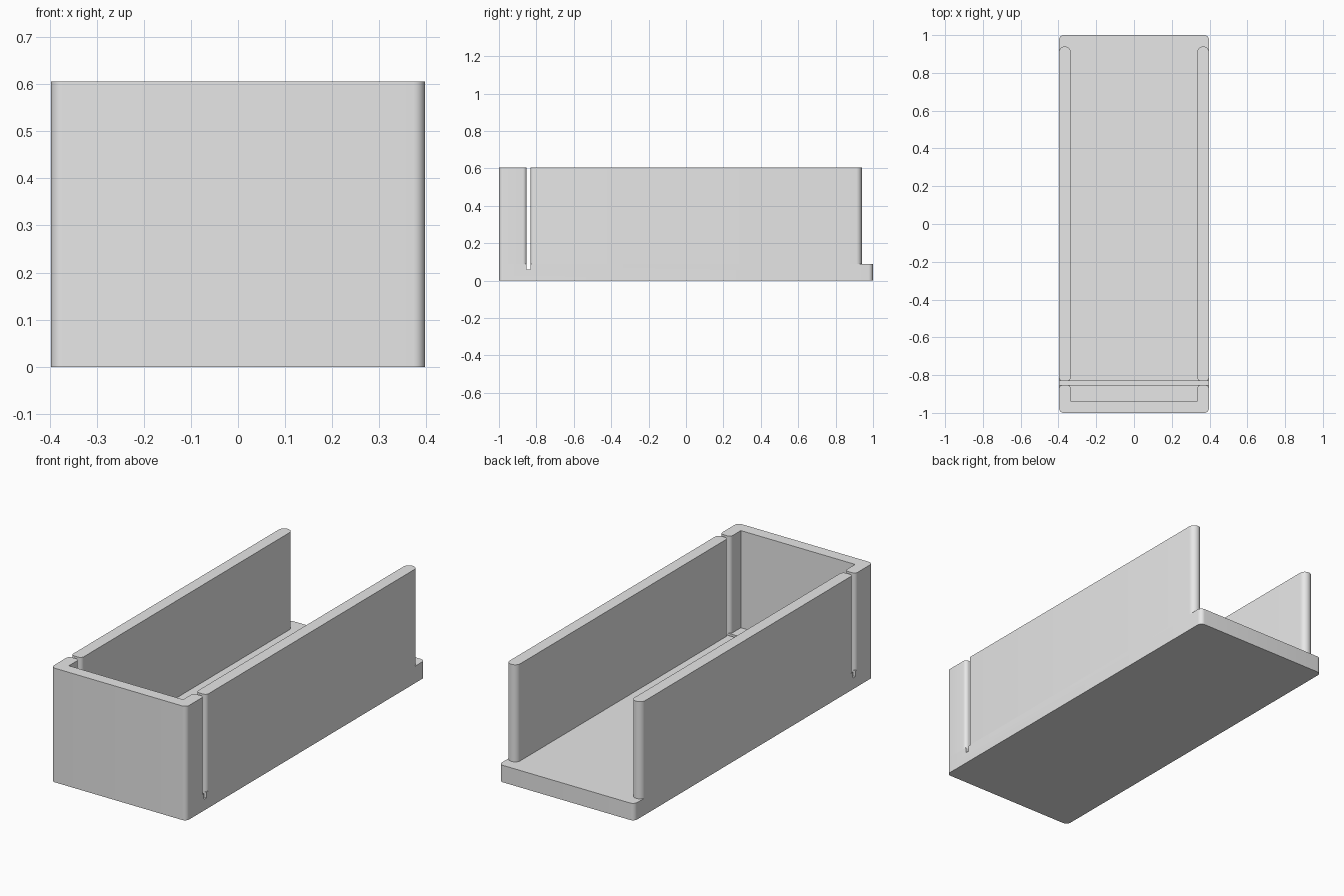
import bpy
import bmesh
import math
from mathutils import Vector

cube = bpy.data.objects.get("Cube")
if cube:
    bpy.data.objects.remove(cube, do_unlink=True)

# Main dimensions
HALF_W, HALF_L, HEIGHT = 0.397, 1.0, 0.605
WALL, FLOOR = 0.062, 0.09
INNER = HALF_W - WALL
SLOT_FRONT, SLOT_BACK, SLOT_BOTTOM = -0.852, -0.832, 0.06
WALL_END = 0.94
CORNER, LIP = 0.025, 0.02

grey = bpy.data.materials.new("plain grey")
grey.use_nodes = True
grey.diffuse_color = (0.8, 0.8, 0.8, 1)
grey.node_tree.nodes["Principled BSDF"].inputs["Base Color"].default_value = (0.8, 0.8, 0.8, 1)


def rounded(corners, steps=8):
    """Turn (x, y, radius) corners into an outline with right-angle fillets."""
    outline = []
    for i, (x, y, r) in enumerate(corners):
        p = Vector((x, y))
        if r == 0:
            outline.append(p)
            continue
        a = (Vector(corners[i - 1][:2]) - p).normalized()
        b = (Vector(corners[(i + 1) % len(corners)][:2]) - p).normalized()
        centre = p + (a + b) * r
        for k in range(steps + 1):
            t = k / steps * math.pi / 2
            outline.append(centre - b * r * math.cos(t) - a * r * math.sin(t))
    return outline


def prism(name, corners, bottom, top):
    """Extrude a rounded outline upwards."""
    bm = bmesh.new()
    face = bm.faces.new([bm.verts.new((p.x, p.y, bottom)) for p in rounded(corners)])
    side = bmesh.ops.extrude_face_region(bm, geom=[face])["geom"]
    verts = [v for v in side if isinstance(v, bmesh.types.BMVert)]
    bmesh.ops.translate(bm, verts=verts, vec=(0, 0, top - bottom))
    bmesh.ops.recalc_face_normals(bm, faces=bm.faces[:])
    mesh = bpy.data.meshes.new(name)
    bm.to_mesh(mesh)
    bm.free()
    mesh.materials.append(grey)
    obj = bpy.data.objects.new(name, mesh)
    bpy.context.collection.objects.link(obj)
    return obj


def rectangle(x0, x1, y0, y1, front_r, back_r):
    return [(x0, y0, front_r), (x1, y0, front_r), (x1, y1, back_r), (x0, y1, back_r)]


# Floor plate, with a cross groove for a sliding panel
base = prism("base_plate", rectangle(-HALF_W, HALF_W, -HALF_L, HALF_L, CORNER, CORNER), 0, FLOOR)
cutter = prism("groove_cutter", rectangle(-1, 1, SLOT_FRONT, SLOT_BACK, 0, 0), SLOT_BOTTOM, 1)
cut = base.modifiers.new("groove", "BOOLEAN")
cut.object = cutter
cut.operation = "DIFFERENCE"
cut.solver = "EXACT"
bpy.context.view_layer.objects.active = base
bpy.ops.object.modifier_apply(modifier=cut.name)
bpy.data.objects.remove(cutter, do_unlink=True)

# Front wall with short returns ahead of the slot
half = [(HALF_W, -HALF_L, CORNER), (HALF_W, SLOT_FRONT, LIP),
        (INNER, SLOT_FRONT, LIP), (INNER, WALL - HALF_L, 0)]
front = prism("front_wall", half + [(-x, y, r) for x, y, r in reversed(half)], FLOOR, HEIGHT)

# Long side walls with fully rounded back ends
walls = [prism(name, rectangle(x, x + WALL, SLOT_BACK, WALL_END, LIP, WALL / 2 - 0.0005), FLOOR, HEIGHT)
         for name, x in (("left_wall", INNER), ("right_wall", -HALF_W))]

# Smooth fillets, crisp edges
bpy.ops.object.select_all(action="DESELECT")
for obj in [base, front] + walls:
    obj.select_set(True)
bpy.context.view_layer.objects.active = base
bpy.ops.object.shade_smooth_by_angle(angle=math.radians(30))
